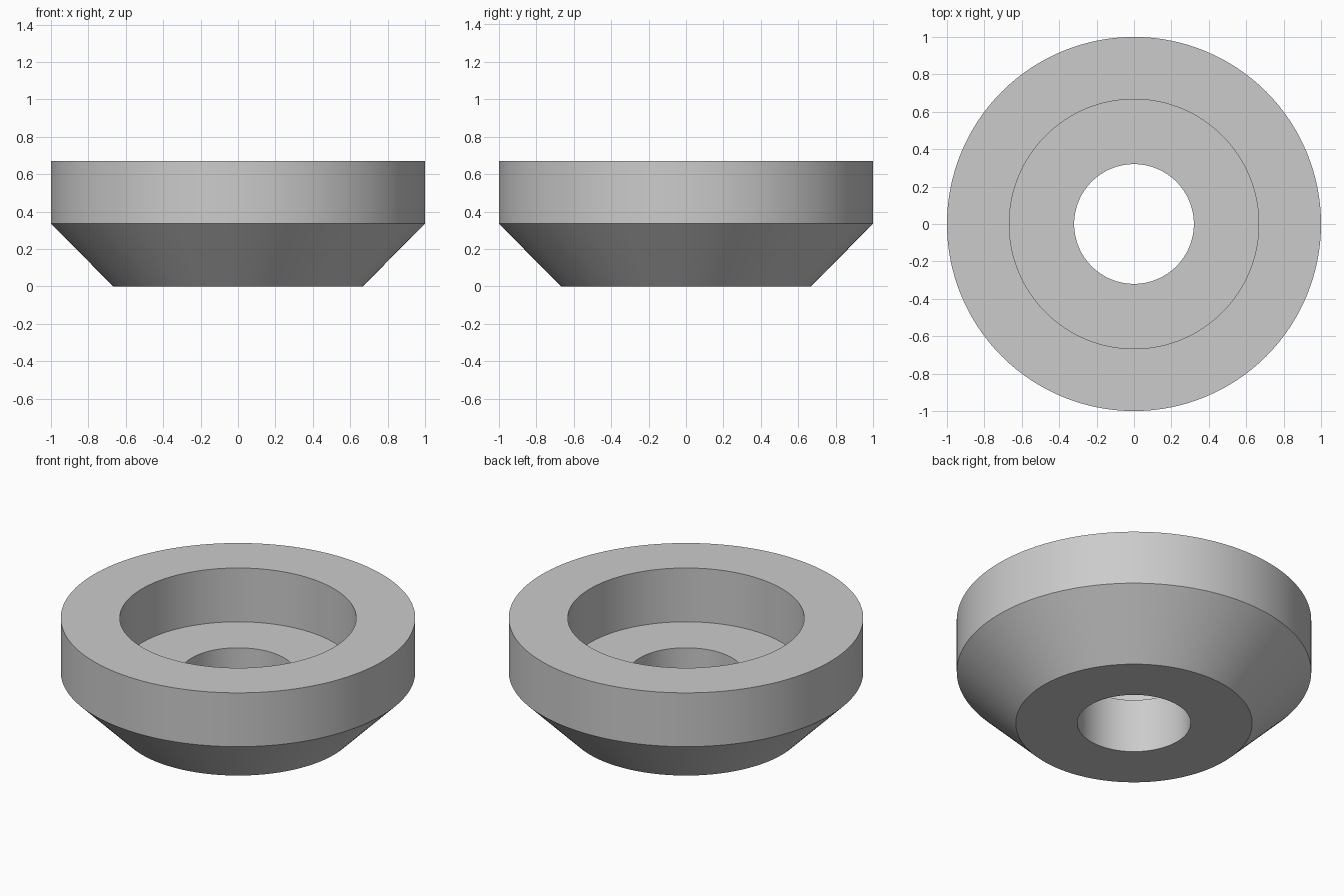
import bpy
import bmesh
from math import radians, tau
from mathutils import Matrix, Vector

cube = bpy.data.objects.get("Cube")
if cube:
    bpy.data.objects.remove(cube, do_unlink=True)

# Plain grey material
grey = bpy.data.materials.new("plain grey")
grey.use_nodes = True
colour = (0.6, 0.6, 0.6, 1)
grey.diffuse_color = colour
grey.node_tree.nodes["Principled BSDF"].inputs["Base Color"].default_value = colour

# Closed cross-section (radius, height): bore, underside, chamfer, rim, recess
SEGMENTS = 128
HEIGHT = 0.67
MID = HEIGHT / 2
BORE, RECESS, OUTER = 0.32, 0.667, 1.0
profile = [(BORE, 0), (RECESS, 0), (OUTER, MID), (OUTER, HEIGHT),
           (RECESS, HEIGHT), (RECESS, MID), (BORE, MID)]

# Revolve the cross-section into a ring
bm = bmesh.new()
rings = []
for i in range(SEGMENTS):
    turn = Matrix.Rotation(tau * i / SEGMENTS, 3, "Z")
    rings.append([bm.verts.new(turn @ Vector((r, 0, z))) for r, z in profile])
for i, ring in enumerate(rings):
    following = rings[(i + 1) % SEGMENTS]
    for j in range(len(profile)):
        k = (j + 1) % len(profile)
        bm.faces.new((ring[j], following[j], following[k], ring[k]))
bmesh.ops.recalc_face_normals(bm, faces=bm.faces)

mesh = bpy.data.meshes.new("chamfered_ring")
bm.to_mesh(mesh)
bm.free()
mesh.materials.append(grey)
ring_object = bpy.data.objects.new("chamfered_ring", mesh)
bpy.context.collection.objects.link(ring_object)

# Smooth walls with crisp edges
bpy.ops.object.select_all(action="DESELECT")
ring_object.select_set(True)
bpy.context.view_layer.objects.active = ring_object
bpy.ops.object.shade_smooth_by_angle(angle=radians(30))
